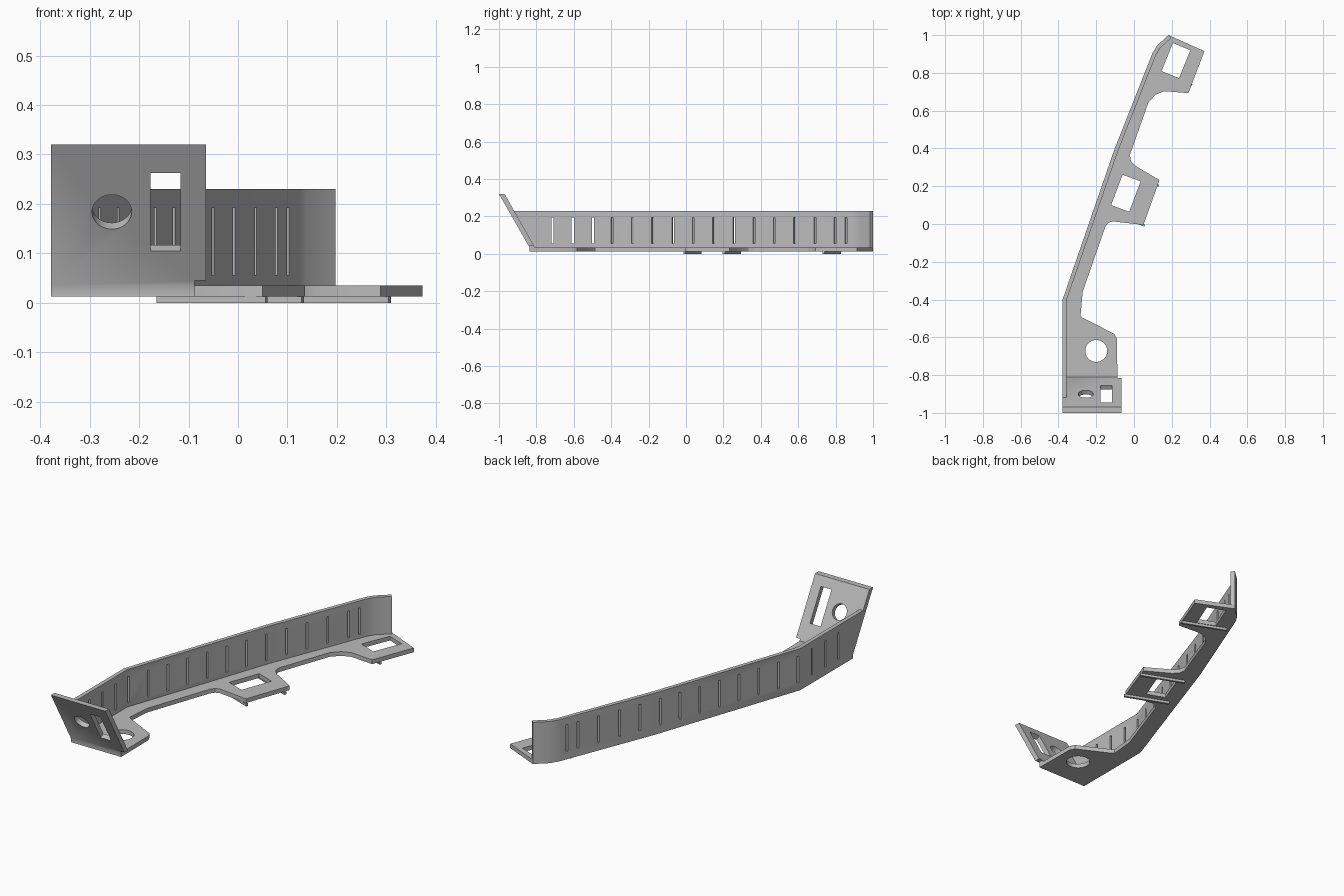
import bpy, bmesh, math
from mathutils import Vector, Matrix

if "Cube" in bpy.data.objects:
    bpy.data.objects.remove(bpy.data.objects["Cube"], do_unlink=True)

grey = bpy.data.materials.new("plain grey")
grey.use_nodes = True
colour = (0.5, 0.5, 0.5, 1)
grey.diffuse_color = colour
grey.node_tree.nodes["Principled BSDF"].inputs["Base Color"].default_value = colour


def prism(bm, points, depth, place=None):
    """Extrude a closed outline by a depth along its third axis."""
    place = place or Matrix()
    low = [bm.verts.new(place @ Vector((x, y, 0))) for x, y in points]
    high = [bm.verts.new(place @ Vector((x, y, depth))) for x, y in points]
    new = [bm.faces.new(low), bm.faces.new(high)]
    for i in range(len(points)):
        j = (i + 1) % len(points)
        new.append(bm.faces.new((low[i], low[j], high[j], high[i])))
    bmesh.ops.recalc_face_normals(bm, faces=new)


def rect(w, h):
    return [(-w / 2, -h / 2), (w / 2, -h / 2), (w / 2, h / 2), (-w / 2, h / 2)]


def circle(radius, n=40):
    return [(radius * math.cos(math.tau * i / n), radius * math.sin(math.tau * i / n))
            for i in range(n)]


def finish(name, bm):
    mesh = bpy.data.meshes.new(name)
    bm.to_mesh(mesh)
    bm.free()
    mesh.materials.append(grey)
    ob = bpy.data.objects.new(name, mesh)
    bpy.context.collection.objects.link(ob)
    return ob


def activate(ob):
    bpy.ops.object.select_all(action='DESELECT')
    ob.select_set(True)
    bpy.context.view_layer.objects.active = ob


def cut(ob, bm):
    """Subtract the cutter shapes, then discard them."""
    cutter = finish("cutter", bm)
    mod = ob.modifiers.new("cut", 'BOOLEAN')
    mod.operation, mod.solver, mod.object = 'DIFFERENCE', 'EXACT', cutter
    activate(ob)
    bpy.ops.object.modifier_apply(modifier=mod.name)
    bpy.data.objects.remove(cutter, do_unlink=True)


LOW, FLOOR, TOP = 0.013, 0.035, 0.23
LEFT, BACK_Y, THICK = -0.378, -0.81, 0.021
up = lambda x, y, z: Matrix.Translation((x, y, z))

# Base plate with mounting tabs
outer = [(LEFT, BACK_Y), (LEFT, -0.4), (-0.103, 0.397),
         (0.098, 0.905), (0.122, 0.945), (0.183, 1.0)]
inner = [(0.373, 0.915), (0.288, 0.693), (0.16, 0.703), (0.115, 0.685), (0.077, 0.645),
         (-0.022, 0.365), (-0.016, 0.333), (0.008, 0.307), (0.135, 0.233), (0.05, -0.005),
         (-0.114, 0.014), (-0.137, 0.006), (-0.152, -0.015), (-0.272, -0.36),
         (-0.283, -0.487), (-0.272, -0.497), (-0.103, -0.582), (-0.09, -0.608),
         (-0.088, BACK_Y)]
bm = bmesh.new()
prism(bm, outer + inner, FLOOR - LOW, up(0, 0, LOW))
base = finish("base_plate", bm)

# Round hole and two tab windows
bm = bmesh.new()
prism(bm, circle(0.058), 0.1, up(-0.2, -0.672, -0.02))
for x, y, w, h, lean in ((-0.043, 0.163, 0.102, 0.172, -20.5), (0.222, 0.865, 0.1, 0.16, -22)):
    prism(bm, rect(w, h), 0.1, up(x, y, -0.02) @ Matrix.Rotation(math.radians(lean), 4, 'Z'))
cut(base, bm)

# Side wall following the outer edge
path = [Vector(p) for p in outer]
dirs = [(b - a).normalized() for a, b in zip(path, path[1:])]
offset = []
for i, p in enumerate(path):
    a, b = dirs[max(i - 1, 0)], dirs[min(i, len(dirs) - 1)]
    miter = Vector(((a + b).y, -(a + b).x)).normalized()
    offset.append(p + miter * THICK / miter.dot(Vector((a.y, -a.x))))
bm = bmesh.new()
prism(bm, [tuple(p) for p in path + offset[::-1]], TOP - FLOOR, up(0, 0, FLOOR))
for v in bm.verts:
    if v.co.y < BACK_Y + 0.01:
        v.co.y -= 0.005 + (v.co.z - FLOOR) * 0.565
wall = finish("side_wall", bm)

# Row of narrow vertical slots through the wall
bm = bmesh.new()
for y in [-0.714 + 0.1085 * i for i in range(15)] + [0.864]:
    k = next(i for i in range(len(dirs)) if path[i + 1].y > y)
    d = dirs[k]
    p = path[k] + d * ((y - path[k].y) / d.y)
    turn = Matrix.Rotation(math.atan2(d.y, d.x), 4, 'Z')
    prism(bm, rect(0.011, 0.12), 0.138, up(p.x, p.y, 0.055) @ turn)
cut(wall, bm)

# Leaning front panel, extruded across x from its side profile
profile = [(-1.0, 0.32), (-0.97, 0.32), (BACK_Y, FLOOR + 0.003), (BACK_Y, LOW),
           (-0.837, LOW), (-0.837, FLOOR)]
across = Matrix(((0, 0, 1, LEFT), (1, 0, 0, 0), (0, 1, 0, 0), (0, 0, 0, 1)))
bm = bmesh.new()
prism(bm, profile, 0.313, across)
panel = finish("front_panel", bm)

# Panel openings, square to the lean, and the notch at its lower corner
lean = Matrix.Rotation(math.radians(120), 4, 'X')
bm = bmesh.new()
for x, shape in ((-0.255, circle(0.04)), (-0.1465, rect(0.061, 0.182))):
    prism(bm, shape, 0.2, up(x, -0.922, 0.184) @ lean @ up(0, 0, -0.1))
prism(bm, [(-0.088, -0.9), (0, -0.9), (0, -0.75), (-0.088, -0.75)], 0.065, up(0, 0, -0.02))
cut(panel, bm)

# Thin ribs under the tabs
ribs = []
for name, x, y in (("lower_rib", -0.0525, 0.035), ("middle_rib", 0.021, 0.245),
                   ("upper_rib", 0.197, 0.779)):
    bm = bmesh.new()
    prism(bm, rect(0.236, 0.012), LOW, up(x, y, 0) @ Matrix.Rotation(math.radians(-21.5), 4, 'Z'))
    ribs.append(finish(name, bm))

for ob in [base, wall, panel] + ribs:
    activate(ob)
    bpy.ops.object.shade_smooth_by_angle(angle=math.radians(30))
